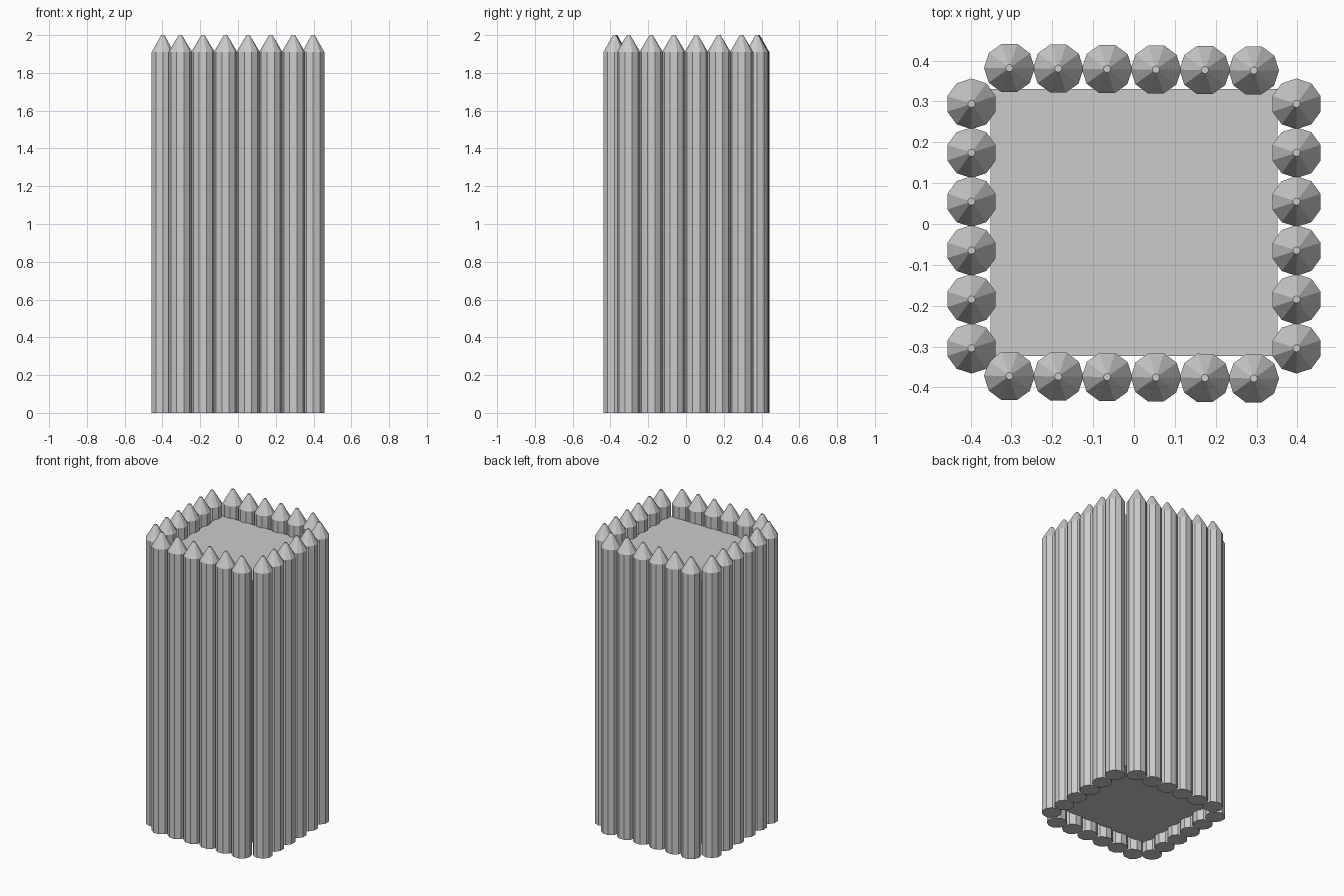
import bpy
import bmesh
import math
from mathutils import Matrix

if "Cube" in bpy.data.objects:
    bpy.data.objects.remove(bpy.data.objects["Cube"])

grey = bpy.data.materials.new("plain_grey")
grey.use_nodes = True
colour = (0.6, 0.6, 0.6, 1)
grey.diffuse_color = colour
grey.node_tree.nodes["Principled BSDF"].inputs["Base Color"].default_value = colour

SIDES, RADIUS, TIP = 10, 0.062, 0.009
SHOULDER, TOP = 1.91, 2.0
SPACING = 0.1197


def add_object(name, bm):
    mesh = bpy.data.meshes.new(name)
    bm.to_mesh(mesh)
    bm.free()
    mesh.materials.append(grey)
    obj = bpy.data.objects.new(name, mesh)
    bpy.context.collection.objects.link(obj)


def add_post(name, x, y, turn):
    """Upright pole with a sharpened, slightly blunt end."""
    bm = bmesh.new()
    rings = []
    for radius, z in ((RADIUS, 0), (RADIUS, SHOULDER), (TIP, TOP)):
        angles = [turn + math.tau * i / SIDES for i in range(SIDES)]
        rings.append([bm.verts.new((x + radius * math.cos(a),
                                    y + radius * math.sin(a), z)) for a in angles])
    for low, high in zip(rings, rings[1:]):
        for i in range(SIDES):
            j = (i + 1) % SIDES
            bm.faces.new((low[i], low[j], high[j], high[i]))
    bm.faces.new(reversed(rings[0]))
    bm.faces.new(rings[-1])
    add_object(name, bm)


# Four rows of posts; front and back rows run very slightly askew
for i in range(6):
    step = (i - 2.5) * SPACING
    skew = -0.01 * step
    add_post(f"front_post_{i + 1}", step - 0.006, -0.375 + skew, -0.01)
    add_post(f"back_post_{i + 1}", step - 0.006, 0.379 + skew, -0.01)
    add_post(f"left_post_{i + 1}", 0.398, step - 0.005, math.pi / 2)
    add_post(f"right_post_{i + 1}", -0.398, step - 0.005, math.pi / 2)

# Solid core between the rows, short of the posts at both ends
bm = bmesh.new()
bmesh.ops.create_cube(bm, size=1, matrix=Matrix.Translation((0, 0.004, 0.95))
                      @ Matrix.Diagonal((0.704, 0.654, 1.76, 1)))
add_object("tower_core", bm)
